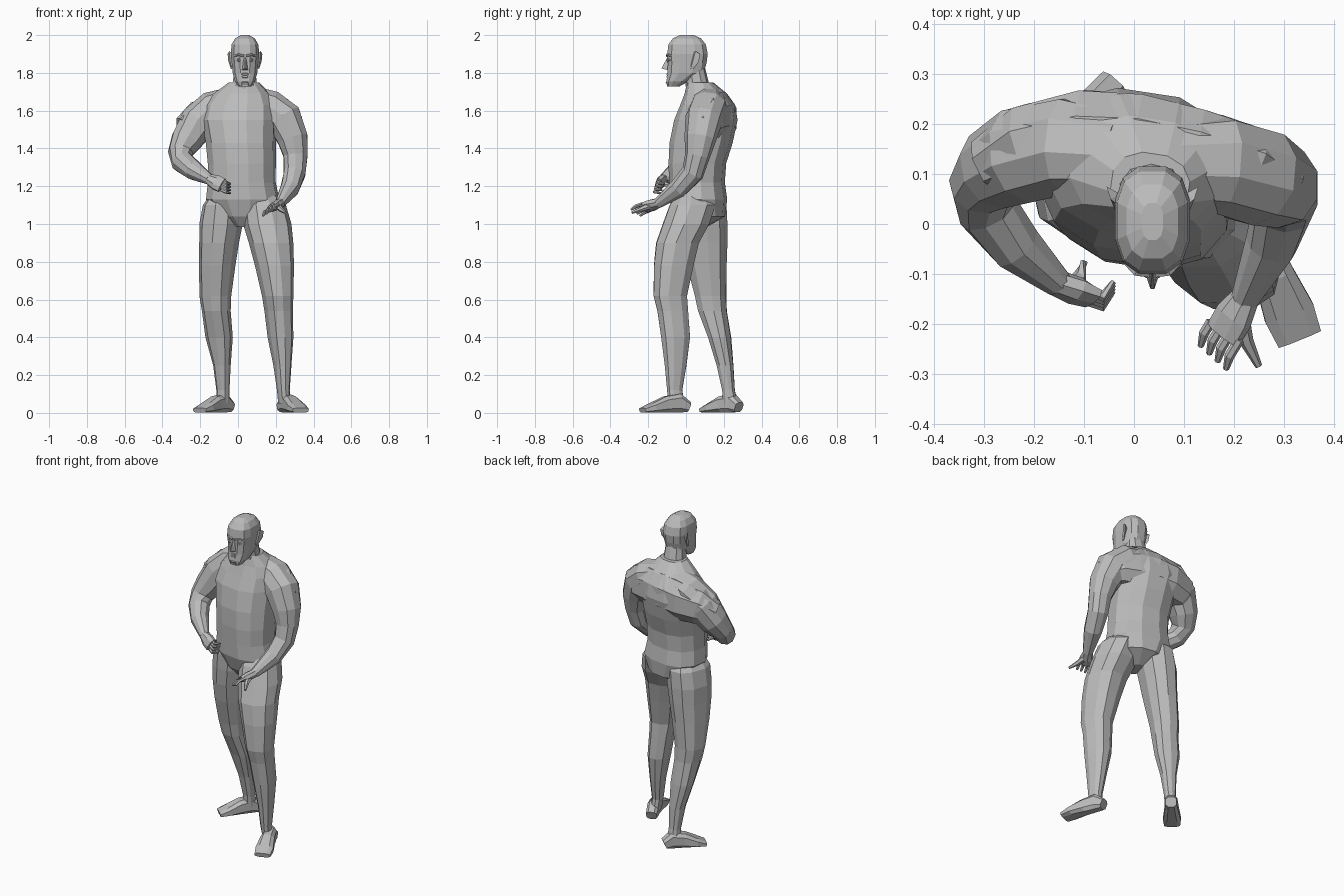
import bpy
import bmesh
import math
from mathutils import Vector, Matrix

default_cube = bpy.data.objects.get("Cube")
if default_cube:
    bpy.data.objects.remove(default_cube, do_unlink=True)

UP = Vector((0, 0, 1))

# One plain grey for the whole figure
grey = bpy.data.materials.new("plain_grey")
grey.use_nodes = True
grey.diffuse_color = (.5, .5, .5, 1)
shader = next(n for n in grey.node_tree.nodes if n.type == 'BSDF_PRINCIPLED')
shader.inputs["Base Color"].default_value = grey.diffuse_color
shader.inputs["Roughness"].default_value = .8


def finish(name, bm):
    """Turn a bmesh into a flat shaded grey object."""
    bmesh.ops.recalc_face_normals(bm, faces=bm.faces)
    mesh = bpy.data.meshes.new(name)
    bm.to_mesh(mesh)
    bm.free()
    mesh.materials.append(grey)
    part = bpy.data.objects.new(name, mesh)
    bpy.context.scene.collection.objects.link(part)
    return part


def skin_rings(name, rings):
    """Bridge a list of equal rings and cap both ends."""
    bm = bmesh.new()
    loops = [[bm.verts.new(point) for point in ring] for ring in rings]
    sides = len(loops[0])
    for lower, upper in zip(loops, loops[1:]):
        for i in range(sides):
            j = (i + 1) % sides
            bm.faces.new((lower[i], lower[j], upper[j], upper[i]))
    bm.faces.new(loops[0])
    bm.faces.new(loops[-1])
    return finish(name, bm)


def outline(sides, rx, ry, box=1.0):
    """Rounded outline; a smaller box value makes it squarer."""
    for i in range(sides):
        angle = math.tau * (i + .5) / sides
        c, s = math.cos(angle), math.sin(angle)
        yield (rx * math.copysign(abs(c) ** box, c),
               ry * math.copysign(abs(s) ** box, s))


def stack(name, sections, sides=10, yaw=0.0, box=.85):
    """Loft level sections given as height, centre x, centre y, radius x, radius y."""
    turn = Matrix.Rotation(yaw, 3, 'Z')
    rings = []
    for z, cx, cy, rx, ry in sections:
        centre = Vector((cx, cy, z))
        rings.append([centre + turn @ Vector((u, v, 0))
                      for u, v in outline(sides, rx, ry, box)])
    return skin_rings(name, rings)


def tube(name, path, widths, heights=None, sides=8, up=UP, box=.9):
    """Loft sections square to a path of points."""
    points = [Vector(p) for p in path]
    heights = heights or widths
    rings = []
    for i, point in enumerate(points):
        before, after = points[max(i - 1, 0)], points[min(i + 1, len(points) - 1)]
        along = (after - before).normalized()
        side = along.cross(up).normalized()
        top = side.cross(along)
        rings.append([point + side * u + top * v
                      for u, v in outline(sides, widths[i], heights[i], box)])
    return skin_rings(name, rings)


def hull(name, points):
    """Small faceted solid around a few points."""
    bm = bmesh.new()
    for point in points:
        bm.verts.new(point)
    bmesh.ops.convex_hull(bm, input=bm.verts)
    return finish(name, bm)


# Torso, hunched with the left shoulder leading
stack("torso", [
    (.985, .03, .05, .04, .06),
    (1.04, .035, .075, .14, .13),
    (1.13, .025, .065, .195, .15),
    (1.22, .02, .058, .18, .145),
    (1.32, .02, .06, .18, .15),
    (1.43, .015, .08, .185, .165),
    (1.55, .005, .105, .2, .165),
    (1.63, .01, .115, .19, .142),
    (1.69, .02, .105, .15, .11),
    (1.75, .032, .075, .08, .068)], sides=12, yaw=-.15)

# Broad upper back from shoulder to shoulder
tube("shoulder_blades", [
    (-.29, .12, 1.5), (-.21, .16, 1.54), (-.1, .175, 1.56), (.01, .17, 1.57),
    (.12, .15, 1.575), (.22, .12, 1.56), (.3, .08, 1.51)],
    (.06, .085, .1, .097, .088, .085, .06), (.07, .115, .13, .135, .13, .115, .07))

# Neck
stack("neck", [
    (1.68, .033, .085, .085, .08),
    (1.75, .035, .058, .066, .062),
    (1.8, .037, .05, .06, .058),
    (1.85, .037, .045, .055, .05)])

# Legs, blending into the hips
stack("left_leg", [
    (1.17, .12, .04, .06, .08),
    (1.1, .135, .035, .115, .125),
    (1.0, .155, .0, .125, .125),
    (.9, .175, -.045, .115, .115),
    (.78, .193, -.065, .1, .108),
    (.62, .21, -.083, .08, .092),
    (.54, .215, -.07, .072, .085),
    (.4, .225, -.055, .065, .08),
    (.25, .235, -.055, .045, .06),
    (.12, .24, -.06, .032, .042),
    (.05, .245, -.05, .03, .045)], yaw=.3)
stack("right_leg", [
    (1.17, -.07, .08, .06, .09),
    (1.1, -.08, .09, .1, .13),
    (1.0, -.09, .095, .11, .13),
    (.9, -.1, .1, .1, .125),
    (.78, -.11, .11, .092, .11),
    (.62, -.12, .13, .082, .085),
    (.54, -.115, .14, .074, .078),
    (.4, -.1, .178, .072, .06),
    (.25, -.085, .207, .045, .045),
    (.12, -.08, .225, .034, .034),
    (.05, -.08, .235, .034, .04)], yaw=-.3)


# Feet: heel, ankle, instep, ball, toes
def foot(name, heel, toe):
    heel, toe = Vector(heel), Vector(toe)
    steps = (0, .2, .48, .78, 1)
    widths = (.033, .037, .043, .054, .048)
    heights = (.03, .052, .045, .027, .014)
    path = [heel.lerp(toe, t) + UP * h for t, h in zip(steps, heights)]
    tube(name, path, widths, heights, box=.65)


foot("left_foot", (.235, .01, 0), (.332, -.23, 0))
foot("right_foot", (-.043, .28, 0), (-.203, .1, 0))

# Arms run from beside the neck over the shoulder to the wrist
ARM = (.085, .1, .1, .084, .066, .06, .052, .028)
tube("left_arm", [
    (.06, .12, 1.65), (.17, .12, 1.61), (.245, .095, 1.555), (.29, .075, 1.45),
    (.305, .06, 1.36), (.3, .035, 1.27), (.275, -.04, 1.19), (.222, -.15, 1.11)],
    ARM, sides=10, up=Vector((0, -1, .1)))
tube("right_arm", [
    (-.03, .14, 1.64), (-.13, .155, 1.605), (-.215, .14, 1.535), (-.275, .11, 1.44),
    (-.305, .075, 1.38), (-.295, .03, 1.33), (-.235, -.045, 1.285), (-.15, -.12, 1.235)],
    ARM, sides=10, up=Vector((.2, -1, .4)))


# Hands with curled fingers
def hand(side, wrist, knuckle, spread, curl, thumb):
    wrist, knuckle = Vector(wrist), Vector(knuckle)
    spread, curl, thumb = Vector(spread), Vector(curl), Vector(thumb)
    along = (knuckle - wrist).normalized()
    palm_up = spread.cross(along)
    tube(side + "_palm", [wrist - along * .01, wrist.lerp(knuckle, .5), knuckle],
         (.027, .042, .042), (.026, .026, .018), up=palm_up)
    for i, finger in enumerate(("index", "middle", "ring", "little")):
        base = knuckle + spread * (i - 1.5) - along * .01
        bend = base + along * (.04 - .004 * i)
        tube(f"{side}_{finger}_finger",
             [base, bend, bend + curl + along * .01], (.01, .01, .006),
             sides=6, up=palm_up)
    root = wrist.lerp(knuckle, .3)
    tube(side + "_thumb", [root, root.lerp(thumb, .5) + along * .008, thumb],
         (.02, .014, .007), sides=6, up=palm_up)


hand("left", (.222, -.15, 1.11), (.178, -.222, 1.085),
     (-.019, .012, -.012), (-.002, -.018, -.016), (.25, -.285, 1.06))
hand("right", (-.15, -.12, 1.235), (-.085, -.148, 1.205),
     (.003, -.008, -.018), (.015, .035, -.004), (-.1, -.075, 1.2))

# Head
MID = .037
stack("head", [
    (1.727, MID, -.068, .034, .032),
    (1.755, MID, -.045, .054, .06),
    (1.8, MID, -.002, .067, .098),
    (1.85, MID, .006, .072, .105),
    (1.9, MID, .008, .077, .11),
    (1.95, MID, .006, .073, .102),
    (1.983, MID, .005, .053, .076),
    (2.0, MID, .005, .022, .038)], sides=12, box=.75)

# Nose, lips and chin
hull("nose", [(MID, -.095, 1.89)] + [
    (MID + s * w, y, z) for s in (-1, 1)
    for w, y, z in ((.004, -.13, 1.823), (.016, -.095, 1.815), (.008, -.092, 1.88))])
for name, z in (("upper_lip", 1.793), ("lower_lip", 1.779)):
    tube(name, [(MID + s * .026, -.086 - .017 * (1 - abs(s)), z) for s in (-1, -.4, .4, 1)],
         (.005, .009, .009, .005), (.003, .007, .007, .003), sides=6)
hull("chin", [(MID + s * w, y, z) for s in (-1, 1) for w, y, z in
              ((.014, -.108, 1.75), (.02, -.098, 1.73), (.024, -.09, 1.765))])

# Eyes, brows and ears, mirrored about the middle of the head
for side, s in (("left", 1), ("right", -1)):
    tube(side + "_brow", [(MID + s * x, y, z) for x, y, z in
                          ((.006, -.1, 1.89), (.033, -.097, 1.897), (.056, -.075, 1.89))],
         (.008, .008, .005), (.006, .007, .005), sides=6)
    tube(side + "_eye", [(MID + s * x, y, 1.868) for x, y in
                         ((.014, -.09), (.03, -.095), (.048, -.084))],
         (.004, .009, .004), (.002, .009, .002), sides=6)
    hull(side + "_ear", [(MID + s * x, y, z) for x, y, z in
                         ((.06, .03, 1.9), (.06, .03, 1.825), (.074, .025, 1.82),
                          (.092, .075, 1.9), (.084, .05, 1.915), (.088, .068, 1.86),
                          (.074, .04, 1.82), (.065, .06, 1.89))])
